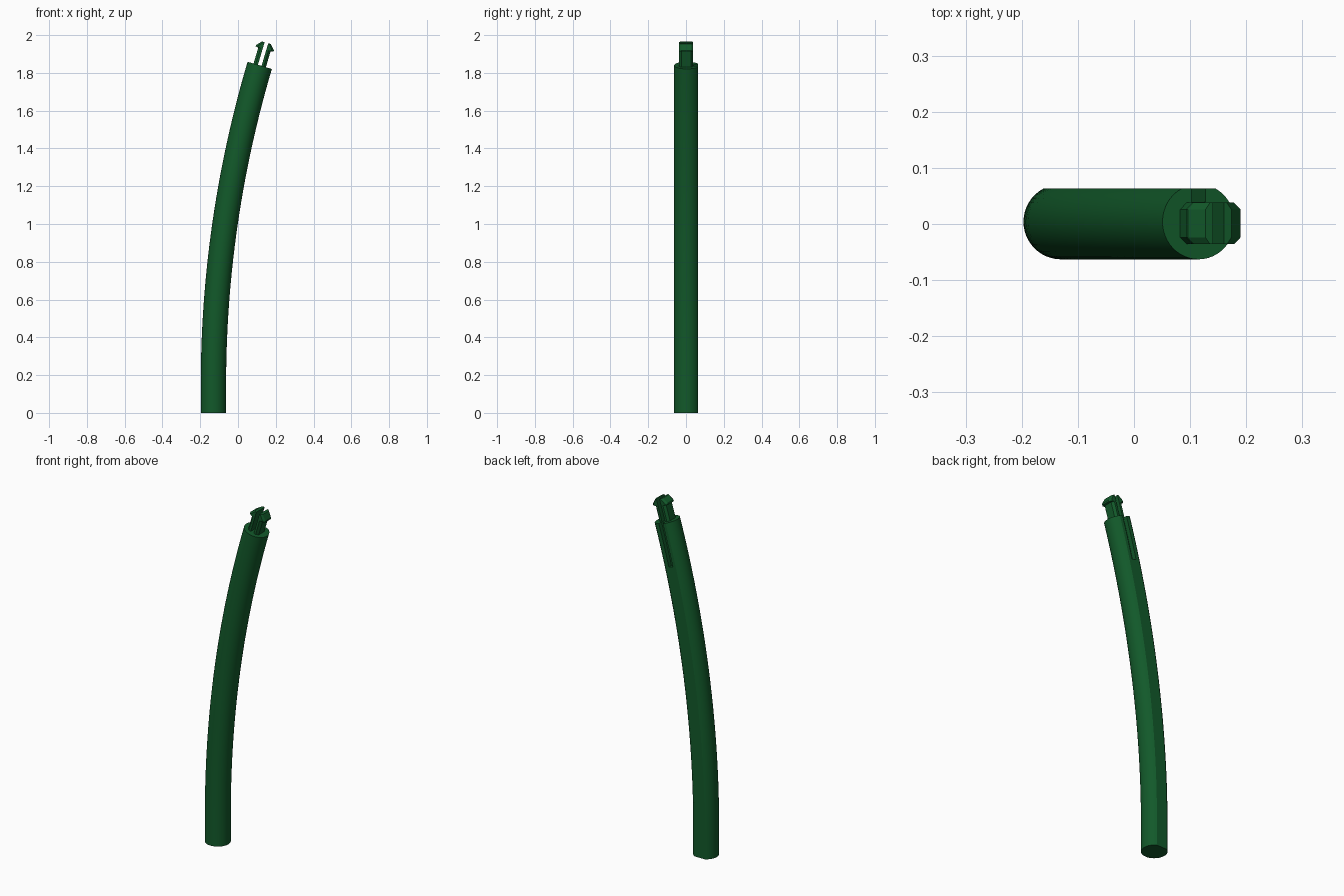
import bpy, bmesh, math
from mathutils import Vector

cube = bpy.data.objects.get("Cube")
if cube:
    bpy.data.objects.remove(cube)

green = bpy.data.materials.new("dark green")
green.use_nodes = True
colour = (0.006, 0.1, 0.023, 1)
green.diffuse_color = colour
green.node_tree.nodes["Principled BSDF"].inputs["Base Color"].default_value = colour

# Centre line: a short straight foot, then an arc leaning toward +x
BASE_X, BEND_Z, LEAN = -0.13, 0.15, math.radians(16.5)
BEND_R = 0.245 / (1 - math.cos(LEAN))
RADIUS, CENTRE_Y, FLAT_Y = 0.067, 0.004, 0.063


def frame(angle):
    """Position, sideways direction and tangent on the arc."""
    pos = Vector((BASE_X + BEND_R * (1 - math.cos(angle)), 0,
                  BEND_Z + BEND_R * math.sin(angle)))
    side = Vector((math.cos(angle), 0, -math.sin(angle)))
    tangent = Vector((math.sin(angle), 0, math.cos(angle)))
    return pos, side, tangent


def loft(name, rings):
    """Join equal-length rings into a closed solid."""
    bm = bmesh.new()
    loops = [[bm.verts.new(p) for p in ring] for ring in rings]
    n = len(loops[0])
    for a, b in zip(loops, loops[1:]):
        for i in range(n):
            j = (i + 1) % n
            bm.faces.new((a[i], a[j], b[j], b[i]))
    bm.faces.new(loops[0][::-1])
    bm.faces.new(loops[-1])
    bmesh.ops.remove_doubles(bm, verts=bm.verts, dist=1e-5)
    bmesh.ops.recalc_face_normals(bm, faces=bm.faces)
    mesh = bpy.data.meshes.new(name)
    bm.to_mesh(mesh)
    bm.free()
    mesh.materials.append(green)
    obj = bpy.data.objects.new(name, mesh)
    bpy.context.collection.objects.link(obj)
    bpy.ops.object.select_all(action='DESELECT')
    obj.select_set(True)
    bpy.context.view_layer.objects.active = obj
    bpy.ops.object.shade_smooth_by_angle(angle=math.radians(20))
    return obj


def section(groove):
    """Round section with a flat back and a groove of the given depth."""
    half = math.acos((FLAT_Y - CENTRE_Y) / RADIUS)
    steps = 40
    pts = []
    for i in range(steps + 1):
        a = half + (2 * math.pi - 2 * half) * i / steps
        pts.append((RADIUS * math.sin(a), CENTRE_Y + RADIUS * math.cos(a)))
    w = 0.013
    return pts + [(-w, FLAT_Y), (-w, FLAT_Y - groove),
                  (w, FLAT_Y - groove), (w, FLAT_Y)]


def place(pos, side, pts):
    return [pos + side * u + Vector((0, v, 0)) for u, v in pts]


# Stem, with the groove opened in the upper part of the flat back
plain, grooved = section(0), section(0.024)
groove_start = LEAN - 0.24 / BEND_R
rings = [place(Vector((BASE_X, 0, 0)), Vector((1, 0, 0)), plain)]
for i in range(25):
    pos, side, _ = frame(groove_start * i / 24)
    rings.append(place(pos, side, plain))
for i in range(5):
    pos, side, _ = frame(groove_start + (LEAN - groove_start) * i / 4)
    rings.append(place(pos, side, grooved))
loft("stem", rings)

# Pair of snap prongs with outward hooks
top, side, tangent = frame(LEAN)
INNER, HALF, CUT = 0.01, 0.037, 0.012


def footprint(outer):
    cut = min(CUT, (outer - INNER) * 0.6)
    pts = [(INNER, -HALF), (outer - cut, -HALF), (outer, -HALF + CUT)]
    return pts + [(u, -v) for u, v in reversed(pts)]


outline = [(-0.02, 0.034), (0.088, 0.034), (0.09, 0.05),
           (0.098, 0.049), (0.125, 0.024)]
for name, sign in (("left_prong", 1), ("right_prong", -1)):
    rings = []
    for height, outer in outline:
        pts = [(u * sign, v + 0.001) for u, v in footprint(outer)]
        rings.append(place(top + tangent * height, side, pts))
    loft(name, rings)
